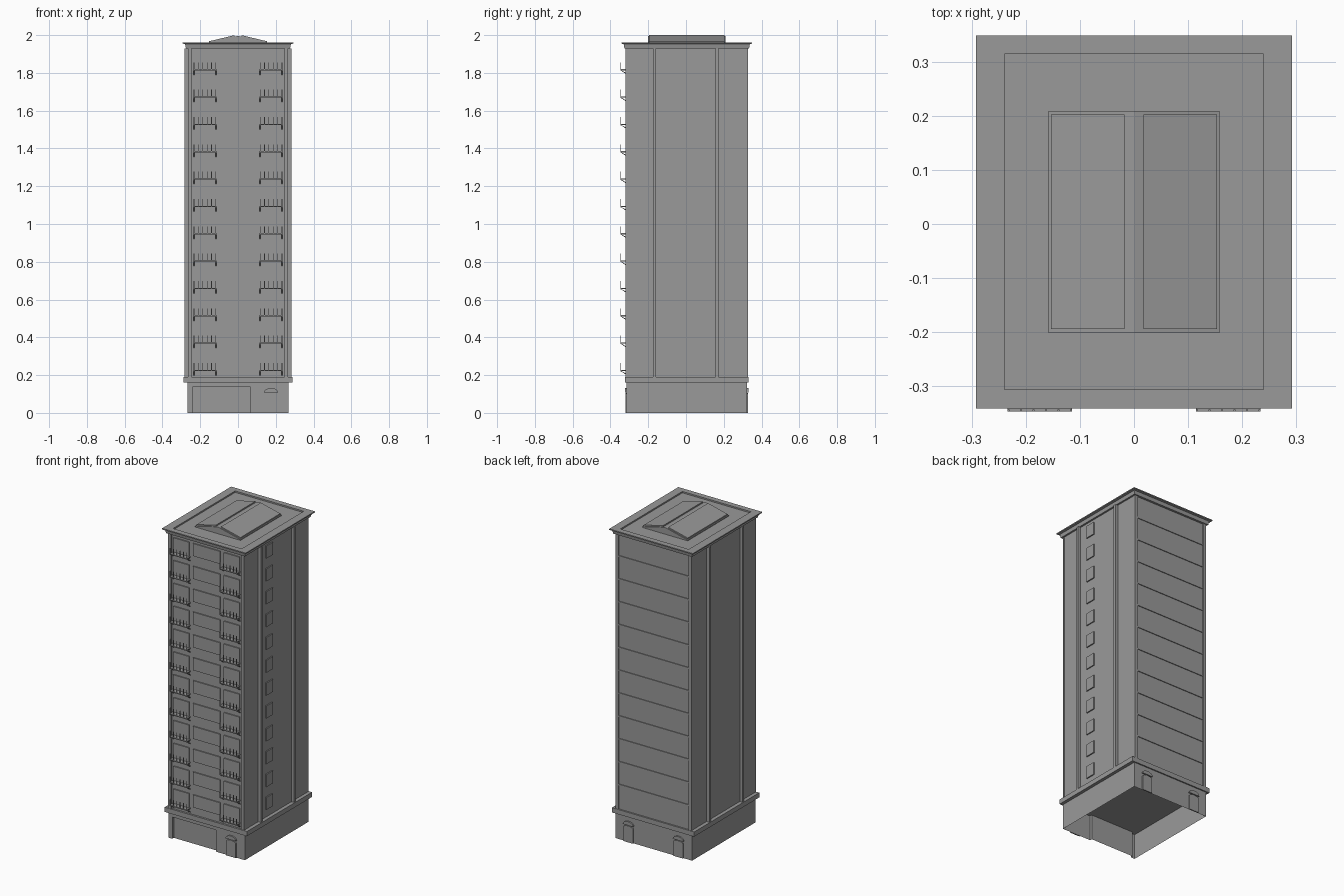
import bpy, bmesh, math

if "Cube" in bpy.data.objects:
    bpy.data.objects.remove(bpy.data.objects["Cube"])

CY = 0.004            # tower centre in y (balconies stick out at the front)
FRONT, BACK = CY - 0.314, CY + 0.316
FLOORS, STEP = 12, 0.1447

# One dark grey for the whole building
GREY = bpy.data.materials.new("dark_grey")
GREY.diffuse_color = (0.32, 0.32, 0.32, 1)
GREY.use_nodes = True
GREY.node_tree.nodes["Principled BSDF"].inputs["Base Color"].default_value = GREY.diffuse_color


def finish(name, bm):
    bmesh.ops.recalc_face_normals(bm, faces=bm.faces)
    me = bpy.data.meshes.new(name)
    bm.to_mesh(me)
    bm.free()
    me.materials.append(GREY)
    ob = bpy.data.objects.new(name, me)
    bpy.context.collection.objects.link(ob)
    return ob


def add_box(bm, x0, x1, y0, y1, z0, z1):
    vs = bmesh.ops.create_cube(bm, size=1)['verts']
    for v in vs:
        v.co.x = x0 if v.co.x < 0 else x1
        v.co.y = y0 if v.co.y < 0 else y1
        v.co.z = z0 if v.co.z < 0 else z1


def boxes(name, items):
    bm = bmesh.new()
    for b in items:
        add_box(bm, *b)
    return finish(name, bm)


def add_prism(bm, pts, y0, y1):
    """Extrude an x-z outline along y."""
    a = [bm.verts.new((x, y0, z)) for x, z in pts]
    b = [bm.verts.new((x, y1, z)) for x, z in pts]
    bm.faces.new(a)
    bm.faces.new(b[::-1])
    n = len(pts)
    for i in range(n):
        j = (i + 1) % n
        bm.faces.new((a[i], b[i], b[j], a[j]))


def arc(cx, cz, rx, rz, n=8):
    return [(cx + rx * math.cos(math.pi * i / n), cz + rz * math.sin(math.pi * i / n))
            for i in range(n + 1)]


# Ground floor walls, open underneath, with a shallow shopfront recess
bm = bmesh.new()
w, yf, yb, yr = 0.268, CY - 0.318, CY + 0.318, CY - 0.303
plan = [(-w, yf), (-0.24, yf), (-0.24, yr), (0.065, yr), (0.065, yf), (w, yf), (w, yb), (-w, yb)]
lo = [bm.verts.new((x, y, 0)) for x, y in plan]
hi = [bm.verts.new((x, y, 0.165)) for x, y in plan]
for i in range(len(plan)):
    j = (i + 1) % len(plan)
    bm.faces.new((lo[i], lo[j], hi[j], hi[i]))
finish("ground_floor_walls", bm)
boxes("shopfront_lintel", [(-0.24, 0.065, yf, yr, 0.137, 0.165)])

# Arched doors with rounded canopies: one at the front, two at the back
bm = bmesh.new()
bc = bmesh.new()
for cx, y, out in ((0.175, yf, -1), (0.175, yb, 1), (-0.175, yb, 1)):
    door = [(cx - 0.034, 0), (cx + 0.034, 0)] + arc(cx, 0.09, 0.034, 0.014)
    add_prism(bm, door, y, y + out * 0.007)
    add_prism(bc, arc(cx, 0.108, 0.037, 0.024), y, y + out * 0.009)
finish("doors", bm)
finish("door_canopies", bc)

# Ledge above the ground floor and the main tower block
boxes("base_ledge", [(-0.288, 0.288, CY - 0.326, CY + 0.326, 0.16, 0.19)])
boxes("tower_body", [(-0.265, 0.265, FRONT, BACK, 0.19, 1.935)])

# Corner strips on front and back, vertical ribs on both sides
strips, ribs = [], []
for s in (-1, 1):
    xs = sorted((s * 0.245, s * 0.266))
    strips += [(*xs, FRONT - 0.009, FRONT + 0.004, 0.19, 1.93),
               (*xs, BACK - 0.004, BACK + 0.007, 0.19, 1.93)]
    for y in (-0.168, 0.164):
        ribs.append((*sorted((s * 0.26, s * 0.284)), y - 0.008, y + 0.008, 0.19, 1.93))
boxes("corner_strips", strips)
boxes("side_ribs", ribs)

# Repeating floors: windows, balcony doors, back bands
front_win, side_win, balc_doors, bands = [], [], [], []
slabs, posts = [], []
brackets = bmesh.new()
for f in range(FLOORS):
    dz = f * STEP
    front_win.append((-0.095, 0.095, FRONT - 0.007, FRONT + 0.002, 0.239 + dz, 0.318 + dz))
    side_win.append((0.263, 0.272, -0.102, -0.038, 0.239 + dz, 0.318 + dz))
    if f:
        bands.append((-0.245, 0.245, BACK - 0.002, BACK + 0.005, 0.196 + dz, 0.204 + dz))
    zf = 0.228 + dz
    for s in (-1, 1):
        balc_doors.append((*sorted((s * 0.122, s * 0.232)), FRONT - 0.007, FRONT + 0.002,
                           0.21 + dz, 0.318 + dz))
        slabs.append((*sorted((s * 0.115, s * 0.235)), -0.348, FRONT, zf - 0.006, zf))
        # Railing posts along the front edge
        for i in range(6):
            x = s * (0.117 + 0.0232 * i)
            posts.append((x - 0.0018, x + 0.0018, -0.348, -0.3445, zf, zf + 0.036))
        # Sloping support under each end
        for x in (0.117, 0.233):
            prof = [(-0.348, zf - 0.006), (-0.343, zf - 0.006), (FRONT, zf - 0.024), (FRONT, zf - 0.03)]
            l = [brackets.verts.new((s * x - 0.002, y, z)) for y, z in prof]
            r = [brackets.verts.new((s * x + 0.002, y, z)) for y, z in prof]
            brackets.faces.new(l)
            brackets.faces.new(r[::-1])
            for i in range(4):
                j = (i + 1) % 4
                brackets.faces.new((l[i], r[i], r[j], l[j]))
boxes("front_windows", front_win)
boxes("side_windows", side_win)
boxes("balcony_doors", balc_doors)
boxes("back_floor_bands", bands)
boxes("balcony_slabs", slabs)
boxes("balcony_posts", posts)
finish("balcony_brackets", brackets)

# Stepped cornice with a sunken roof deck
bm = bmesh.new()
rings = []
for hx, hy, z in ((0.276, 0.33, 1.93), (0.28, 0.334, 1.952), (0.293, 0.346, 1.955),
                  (0.293, 0.346, 1.962), (0.24, 0.311, 1.962), (0.24, 0.311, 1.953)):
    rings.append([bm.verts.new((sx * hx, CY + sy * hy, z))
                  for sx, sy in ((-1, -1), (1, -1), (1, 1), (-1, 1))])
for a, b in zip(rings, rings[1:]):
    for i in range(4):
        j = (i + 1) % 4
        bm.faces.new((a[i], a[j], b[j], b[i]))
bm.faces.new(rings[0])
bm.faces.new(rings[-1])
finish("cornice_roof", bm)

# Low gabled roof light with one raised panel per slope
RIDGE, EAVE = 1.996, 1.958
bm = bmesh.new()
add_prism(bm, [(-0.159, 1.95), (0.159, 1.95), (0.159, EAVE), (0, RIDGE), (-0.159, EAVE)],
          CY - 0.206, CY + 0.206)
finish("roof_light", bm)
bm = bmesh.new()
slope = lambda x: RIDGE - x * (RIDGE - EAVE) / 0.159
for s in (-1, 1):
    x0, x1 = 0.018, 0.154
    add_prism(bm, [(s * x0, slope(x0) - 0.001), (s * x1, slope(x1) - 0.001),
                   (s * x1, slope(x1) + 0.008), (s * x0, slope(x0) + 0.008)],
              CY - 0.199, CY + 0.199)
finish("roof_light_panels", bm)
